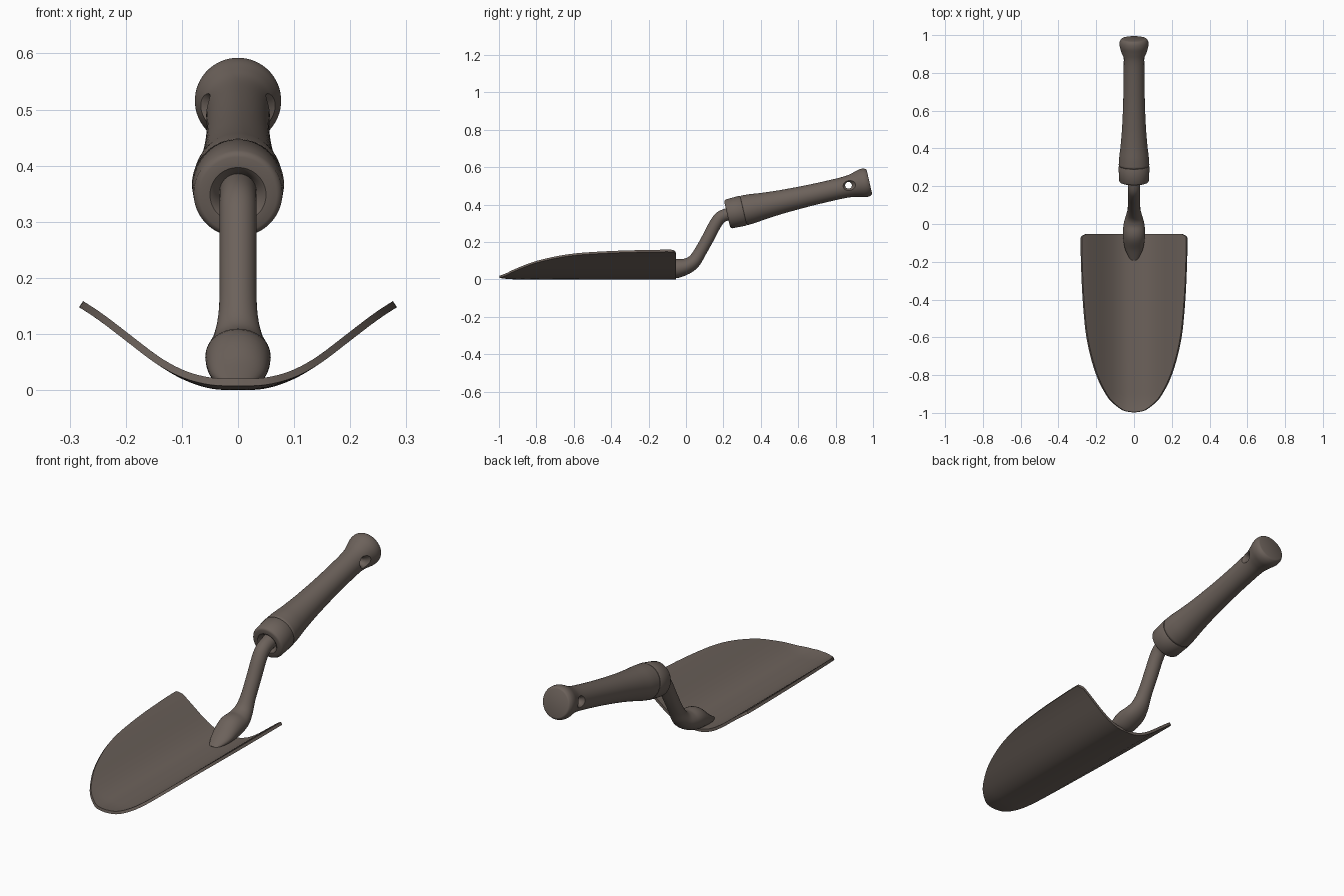
import bpy, bmesh, math
from mathutils import Vector

if "Cube" in bpy.data.objects:
    bpy.data.objects.remove(bpy.data.objects["Cube"])

metal = bpy.data.materials.new("warm brown grey")
metal.diffuse_color = (0.15, 0.121, 0.104, 1)
metal.use_nodes = True
metal.node_tree.nodes["Principled BSDF"].inputs["Base Color"].default_value = metal.diffuse_color
X = Vector((1, 0, 0))


def smooth(pts, n):
    """Catmull-Rom sampling of a list of tuples."""
    out = []
    for i in range(len(pts) - 1):
        a, b, c, d = (pts[max(0, min(len(pts) - 1, i + k))] for k in (-1, 0, 1, 2))
        for j in range(n):
            t = j / n
            out.append(tuple(0.5 * (2 * q + (r - p) * t + (2 * p - 5 * q + 4 * r - s) * t * t
                                    + (3 * q - p - 3 * r + s) * t ** 3)
                             for p, q, r, s in zip(a, b, c, d)))
    return out + [tuple(pts[-1])]


def finish(name, bm):
    bmesh.ops.recalc_face_normals(bm, faces=bm.faces)
    me = bpy.data.meshes.new(name)
    bm.to_mesh(me)
    bm.free()
    ob = bpy.data.objects.new(name, me)
    bpy.context.collection.objects.link(ob)
    me.materials.append(metal)
    return ob


def shade(ob):
    bpy.ops.object.select_all(action='DESELECT')
    ob.select_set(True)
    bpy.context.view_layer.objects.active = ob
    bpy.ops.object.shade_smooth_by_angle(angle=math.radians(35))


def loft(name, rings, seg=48):
    """Skin a list of (centre, u, v) ellipses and cap both ends."""
    bm = bmesh.new()
    loops = [[bm.verts.new(c + u * math.cos(2 * math.pi * k / seg) + v * math.sin(2 * math.pi * k / seg))
              for k in range(seg)] for c, u, v in rings]
    for a, b in zip(loops, loops[1:]):
        for k in range(seg):
            m = (k + 1) % seg
            bm.faces.new((a[k], a[m], b[m], b[k]))
    bm.faces.new(loops[0])
    bm.faces.new(loops[-1])
    return finish(name, bm)


# Blade: outline (y, half width) and dished cross-section (x, z)
outline = smooth([(-0.998, 0.003), (-0.99, 0.05), (-0.97, 0.085), (-0.93, 0.13), (-0.87, 0.168),
                  (-0.8, 0.2), (-0.7, 0.231), (-0.6, 0.252), (-0.5, 0.264), (-0.35, 0.275),
                  (-0.2, 0.281), (-0.085, 0.283), (-0.065, 0.277), (-0.054, 0.26)], 4)
section = smooth([(-0.05, 0.002), (0, 0), (0.05, 0.003), (0.1, 0.02), (0.15, 0.05), (0.2, 0.088),
                  (0.25, 0.126), (0.29, 0.152)], 6)


def dish(x):
    x = abs(x)
    for (x0, z0), (x1, z1) in zip(section, section[1:]):
        if x0 <= x <= x1:
            return z0 + (z1 - z0) * (x - x0) / (x1 - x0)
    return section[-1][1]


bm = bmesh.new()
cols = 40
grid = []
for y, w in outline:
    rise = 0.008 * max(0, (-y - 0.9) / 0.1) ** 2
    grid.append([bm.verts.new((w * (2 * k / cols - 1), y, dish(w * (2 * k / cols - 1)) + rise))
                 for k in range(cols + 1)])
for a, b in zip(grid, grid[1:]):
    for k in range(cols):
        bm.faces.new((a[k], a[k + 1], b[k + 1], b[k]))
blade = finish("blade", bm)
if blade.data.polygons[len(blade.data.polygons) // 2].normal.z < 0:
    blade.data.flip_normals()
solid = blade.modifiers.new("thickness", 'SOLIDIFY')
solid.thickness = 0.013
solid.offset = 1
bpy.context.view_layer.objects.active = blade
bpy.ops.object.modifier_apply(modifier="thickness")
shade(blade)

# Neck: bent rod flaring into an oval socket on the blade (y, z, width radius, height radius)
path = smooth([(-0.19, 0.008, 0.02, 0.007), (-0.13, 0.028, 0.048, 0.026), (-0.06, 0.055, 0.058, 0.05),
               (0.0, 0.069, 0.055, 0.043), (0.042, 0.096, 0.043, 0.037), (0.075, 0.145, 0.034, 0.033),
               (0.12, 0.225, 0.033, 0.033), (0.16, 0.3, 0.033, 0.033), (0.195, 0.338, 0.033, 0.033),
               (0.27, 0.36, 0.033, 0.033)], 5)
rings = []
for i, (y, z, rx, rn) in enumerate(path):
    p, q = path[max(0, i - 1)], path[min(len(path) - 1, i + 1)]
    t = Vector((0, q[0] - p[0], q[1] - p[1])).normalized()
    rings.append((Vector((0, y, z)), X * rx, Vector((0, -t.z, t.y)) * rn))
shade(loft("neck", rings, 32))

# Handle and ferrule: turned profiles (distance along axis, radius)
start = Vector((0, 0.22, 0.348))
tilt = math.radians(12.9)
axis = Vector((0, math.cos(tilt), math.sin(tilt)))
side = Vector((0, -axis.z, axis.y))


def turned(name, profile):
    return loft(name, [(start + axis * s, X * r, side * r) for s, r in profile], 64)


shade(turned("ferrule", [(0.03, 0.03), (0.018, 0.036), (0.005, 0.043), (0, 0.05), (0, 0.069), (0.003, 0.075),
                         (0.01, 0.079), (0.084, 0.082), (0.089, 0.079), (0.091, 0.06)]))
handle = turned("handle", [(0.085, 0.06), (0.088, 0.076), (0.093, 0.08)]
                + smooth([(0.095, 0.081), (0.14, 0.078), (0.2, 0.071), (0.3, 0.063), (0.45, 0.057),
                          (0.6, 0.056), (0.67, 0.059), (0.71, 0.068), (0.74, 0.076), (0.762, 0.076),
                          (0.776, 0.07), (0.78, 0.064)], 4))

# Hanging hole with flared mouths
hole = start + axis * 0.667 + side * 0.006
cutter = loft("hole_cutter", [(hole + X * x, axis * r, side * r) for x, r in
                              [(-0.1, 0.06), (-0.06, 0.033), (-0.05, 0.024), (-0.04, 0.018),
                               (0.04, 0.018), (0.05, 0.024), (0.06, 0.033), (0.1, 0.06)]], 32)
cutter.hide_render = True
cut = handle.modifiers.new("hole", 'BOOLEAN')
cut.operation = 'DIFFERENCE'
cut.solver = 'EXACT'
cut.object = cutter
bpy.context.view_layer.objects.active = handle
bpy.ops.object.modifier_apply(modifier="hole")
bpy.data.objects.remove(cutter)
shade(handle)
